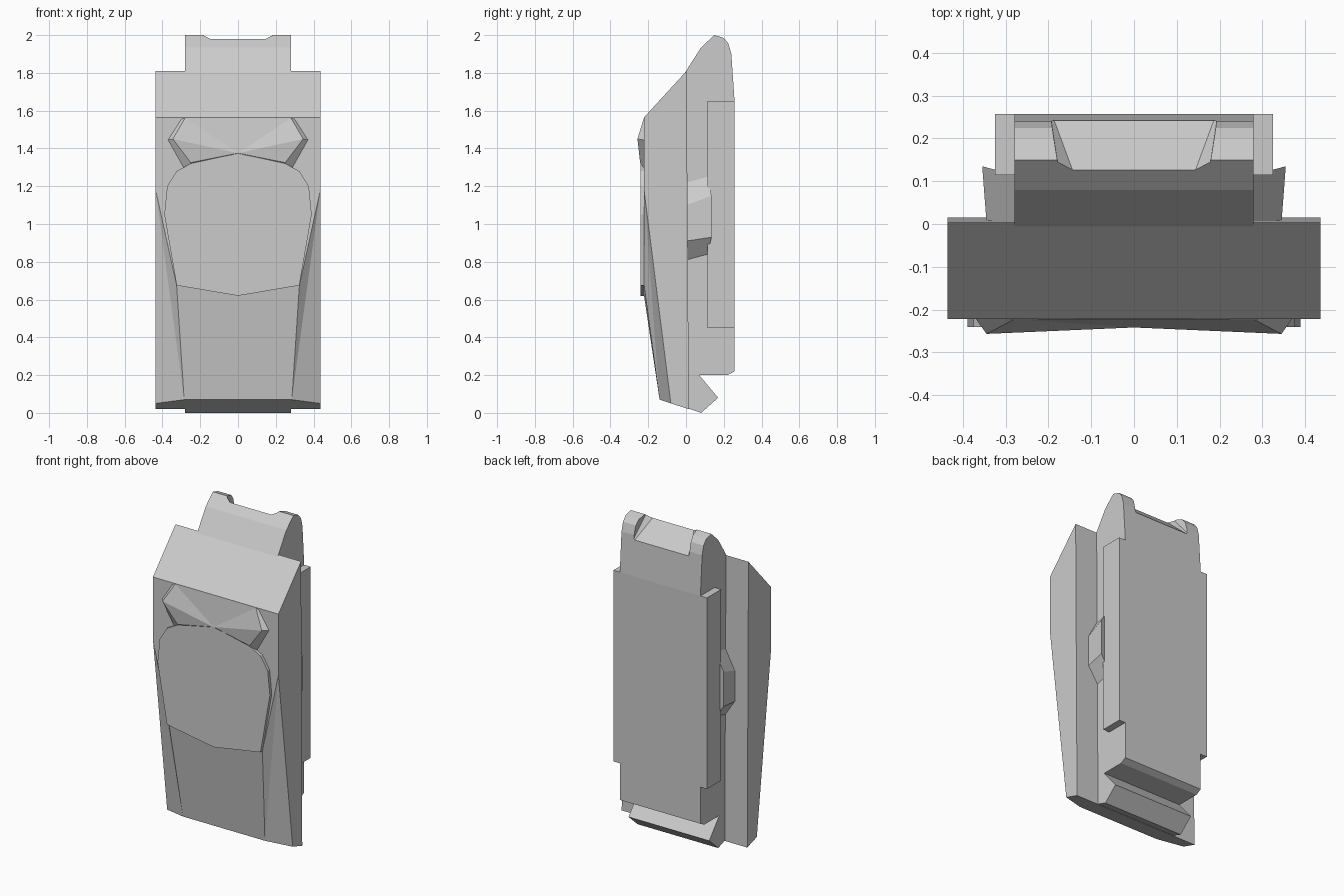
import bpy, bmesh

if "Cube" in bpy.data.objects:
    bpy.data.objects.remove(bpy.data.objects["Cube"])


def make(name, verts, faces, mirror=False, hull=False):
    """Mesh from points and faces; optionally mirrored across x or hulled."""
    bm = bmesh.new()
    vs = [bm.verts.new(v) for v in verts]
    for f in faces:
        bm.faces.new([vs[i] for i in f])
    if hull:
        bmesh.ops.convex_hull(bm, input=vs)
    if mirror:
        geom = bm.verts[:] + bm.edges[:] + bm.faces[:]
        bmesh.ops.mirror(bm, geom=geom, axis='X', merge_dist=0.0)
        bmesh.ops.remove_doubles(bm, verts=bm.verts[:], dist=0.0005)
    bmesh.ops.recalc_face_normals(bm, faces=bm.faces[:])
    me = bpy.data.meshes.new(name)
    bm.to_mesh(me)
    bm.free()
    ob = bpy.data.objects.new(name, me)
    bpy.context.collection.objects.link(ob)
    return ob


def prism(name, a, b, mirror=False):
    """Closed solid between two matching loops of points."""
    n = len(a)
    faces = [tuple(range(n)), tuple(range(n, 2 * n))]
    faces += [(i, (i + 1) % n, n + (i + 1) % n, n + i) for i in range(n)]
    return make(name, a + b, faces, mirror)


# Front shell: slanted top, flat face, tapered lower front
shell = [(0, .003, 1.81), (.436, .003, 1.81), (.436, -.222, 1.565), (0, -.222, 1.565),
         (.436, -.222, 1.18), (.325, -.222, .675), (0, -.222, .62), (.285, -.14, .07),
         (0, -.14, .07), (.436, -.08, .05), (.436, .015, .02), (0, .015, .02)]
make("front_shell", shell,
     [(0, 1, 2, 3), (3, 2, 4, 5, 6), (6, 5, 7, 8), (5, 4, 7), (4, 9, 7),
      (8, 7, 9, 10, 11), (1, 2, 4, 9, 10), (0, 1, 10, 11)], mirror=True)

# Raised front panel
half = [(.325, .675), (.39, 1.05), (.375, 1.2), (.325, 1.28), (.25, 1.32)]
loop = [(0, .62)] + half + [(0, 1.375)] + [(-x, z) for x, z in reversed(half)]
prism("front_panel", [(x, -.241, z) for x, z in loop], [(x, -.215, z) for x, z in loop])

# Faceted brow above the panel
brow = [(0, -.222, 1.565), (.28, -.223, 1.562), (.345, -.257, 1.45), (.25, -.243, 1.325),
        (0, -.242, 1.375), (.3, -.222, 1.555), (.37, -.222, 1.445), (.28, -.222, 1.285),
        (0, -.222, 1.36)]
make("brow", brow, [(0, 1, 4), (1, 2, 4), (2, 3, 4), (1, 5, 6, 2), (2, 6, 7, 3),
                    (4, 3, 7, 8), (0, 8, 7, 6, 5, 1)], mirror=True)

# Rear body with bottom hook, from a side profile
profile = [(-.05, .045), (.08, 0), (.17, .08), (.07, .2), (.22, .2), (.257, .22),
           (.257, 1.65), (.24, 1.9), (.225, 1.955), (.2, 1.985), (.15, 2.0),
           (.08, 1.935), (0, 1.81), (-.05, 1.73)]
body = prism("rear_body", [(-.28, y, z) for y, z in profile], [(.28, y, z) for y, z in profile])

# Sloped notch in the top of the body
cut = [(s * x, y, z) for s in (-1, 1) for x, y, z in
       ((.134, .10, 2.003), (.197, .27, 1.845), (.172, .10, 2.05), (.2, .27, 2.05))]
cutter = make("notch_cutter", cut, [], hull=True)
cutter.hide_render = True
mod = body.modifiers.new("notch", 'BOOLEAN')
mod.operation = 'DIFFERENCE'
mod.solver = 'EXACT'
mod.object = cutter
bpy.context.view_layer.update()
result = bpy.data.meshes.new_from_object(body.evaluated_get(bpy.context.evaluated_depsgraph_get()))
body.modifiers.clear()
body.data = result
bpy.data.objects.remove(cutter)

# Side rails and side clips
rail = [(.28, .115), (.325, .115), (.325, .257), (.28, .257)]
prism("side_rails", [(x, y, .45) for x, y in rail], [(x, y, 1.65) for x, y in rail], mirror=True)
prism("side_clips",
      [(.28, .003, 1.22), (.345, .003, 1.1), (.345, .003, .91), (.28, .003, .81)],
      [(.28, .115, 1.25), (.355, .135, 1.15), (.355, .135, .93), (.28, .115, .84)], mirror=True)
